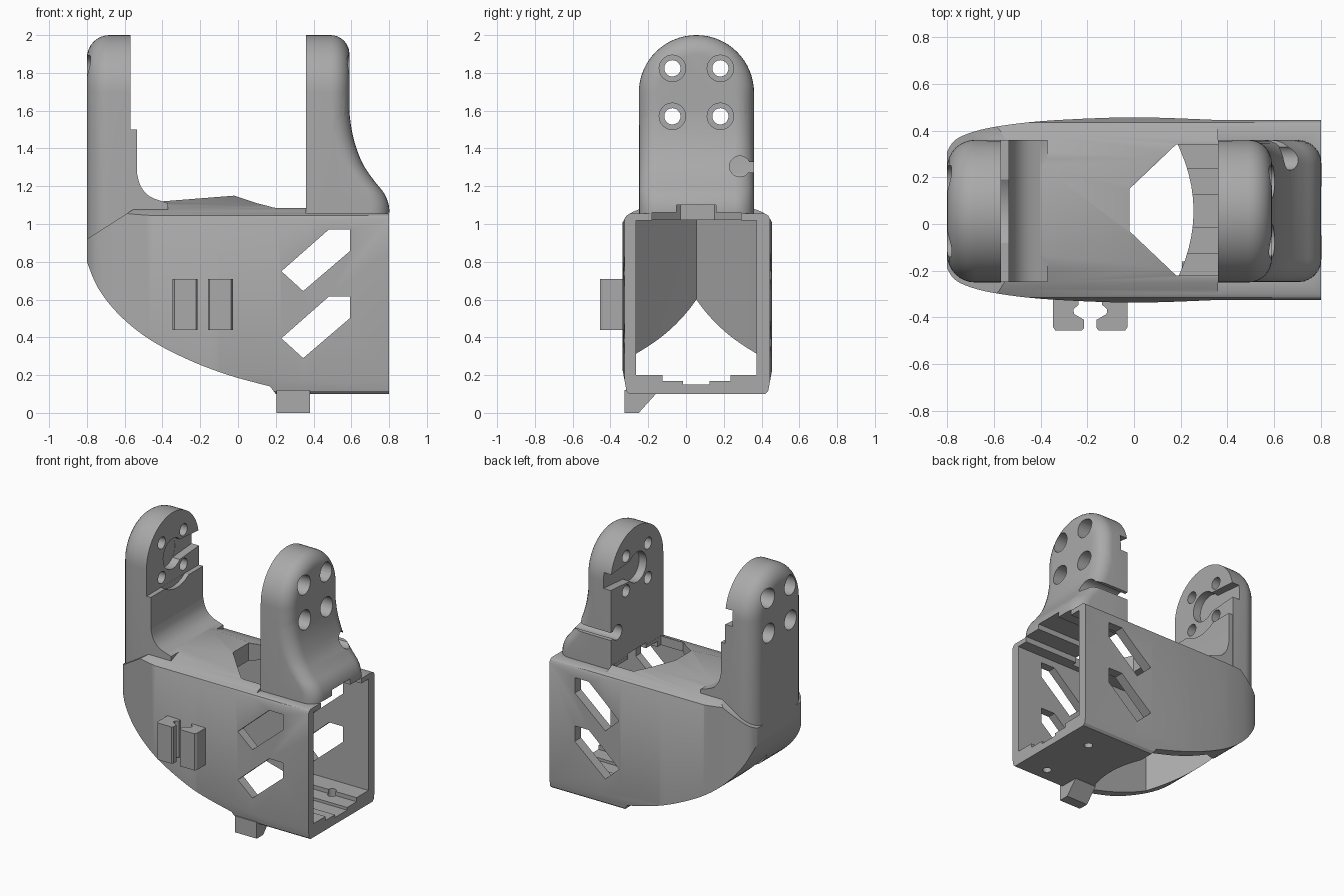
import bpy, bmesh, math

cube = bpy.data.objects.get("Cube")
if cube:
    bpy.data.objects.remove(cube, do_unlink=True)

grey = bpy.data.materials.new("plain grey")
grey.use_nodes = True
grey.diffuse_color = (0.4, 0.4, 0.4, 1)
grey.node_tree.nodes["Principled BSDF"].inputs["Base Color"].default_value = (0.4, 0.4, 0.4, 1)

MID = 0.055          # centre line of the body in y
HORN_Z = 1.697       # height of the pivot axis
HALF = 0.305         # half width of the arms


def finish(name, bm):
    bmesh.ops.recalc_face_normals(bm, faces=bm.faces[:])
    mesh = bpy.data.meshes.new(name)
    bm.to_mesh(mesh)
    bm.free()
    mesh.materials.append(grey)
    obj = bpy.data.objects.new(name, mesh)
    bpy.context.collection.objects.link(obj)
    return obj


def loft(name, rings):
    """Skin equal-length rings of points and cap both ends."""
    bm = bmesh.new()
    loops = [[bm.verts.new(p) for p in ring] for ring in rings]
    n = len(loops[0])
    for a, b in zip(loops, loops[1:]):
        for i in range(n):
            j = (i + 1) % n
            bm.faces.new((a[i], a[j], b[j], b[i]))
    bm.faces.new(loops[0])
    bm.faces.new(loops[-1])
    return finish(name, bm)


def prism(name, pts, axis, lo, hi):
    """Extrude a flat outline along x, y or z."""
    place = {"x": lambda p, t: (t, p[0], p[1]),
             "y": lambda p, t: (p[0], t, p[1]),
             "z": lambda p, t: (p[0], p[1], t)}[axis]
    return loft(name, [[place(p, t) for p in pts] for t in (lo, hi)])


def box(name, x0, x1, y0, y1, z0, z1):
    return prism(name, [(x0, y0), (x1, y0), (x1, y1), (x0, y1)], "z", z0, z1)


def disc(cy, cz, r, n=32):
    return [(cy + r * math.cos(math.tau * i / n), cz + r * math.sin(math.tau * i / n))
            for i in range(n)]


def combine(base, tool, op):
    tool.hide_render = True
    mod = base.modifiers.new("join", "BOOLEAN")
    mod.operation, mod.solver, mod.object = op, "EXACT", tool
    bpy.context.view_layer.objects.active = base
    bpy.ops.object.modifier_apply(modifier=mod.name)
    bpy.data.objects.remove(tool, do_unlink=True)


def cut(tool):
    combine(body, tool, "DIFFERENCE")


def arm(name, inner, outer, bottom, r=0.12):
    """Round-topped arm whose outer rim is rolled over."""
    side = 1 if outer > inner else -1
    layers = [(inner, 0.0)]
    for i in range(9):
        a = math.pi / 2 * i / 8
        layers.append((outer - side * r * (1 - math.sin(a)), r * (1 - math.cos(a))))
    rings = []
    for x, inset in layers:
        w = HALF - inset
        arc = [math.pi * i / 32 for i in range(33)]
        ring = [(x, MID + w * math.cos(a), 2 - HALF + w * math.sin(a)) for a in arc]
        rings.append(ring + [(x, MID - w, bottom), (x, MID + w, bottom)])
    return loft(name, rings)


def smooth_path(pts, steps=5):
    """Catmull-Rom curve through the points."""
    ext = [pts[0]] + pts + [pts[-1]]
    out = []
    for a, b, c, d in zip(ext, ext[1:], ext[2:], ext[3:]):
        for s in range(steps):
            t = s / steps
            out.append(tuple(0.5 * (2 * q + (r - p) * t + (2 * p - 5 * q + 4 * r - u) * t * t
                                    + (3 * q - p - 3 * r + u) * t ** 3)
                             for p, q, r, u in zip(a, b, c, d)))
    return out + [pts[-1]]


# Body: side outline, plan and cross-section intersected
belly = smooth_path([(0.17, 0.14), (-0.05, 0.2), (-0.26, 0.28), (-0.47, 0.39),
                     (-0.63, 0.52), (-0.74, 0.66), (-0.8, 0.8)])
side_outline = [(0.8, 0.1), (0.2, 0.1)] + belly + [
    (-0.8, 0.92), (-0.55, 1.08), (-0.4, 1.12), (-0.02, 1.15), (0.1, 1.11),
    (0.2, 1.085), (0.36, 1.085), (0.36, 1.055), (0.8, 1.055)]
body = prism("body_shell", side_outline, "y", -0.6, 0.7)

flank = smooth_path([(-0.8, -0.19), (-0.77, -0.235), (-0.71, -0.267), (-0.6, -0.295),
                     (-0.4, -0.32), (-0.1, -0.335), (0.1, -0.335), (0.36, -0.325)])
flank.append((0.8, -0.325))
plan = flank + [(x, 2 * 0.06 - y) for x, y in reversed(flank)]
combine(body, prism("plan", plan, "z", -0.2, 1.6), "INTERSECT")

half_section = [(0.36, 0.1), (0.375, 0.115), (0.4, 0.25), (0.4, 1.0), (0.375, 1.045),
                (0.34, 1.065), (0.25, 1.1), (0.1, 1.15)]
section = [(0.06 + u, z) for u, z in half_section]
section += [(0.06 - u, z) for u, z in reversed(half_section)]
combine(body, prism("section", section, "x", -1, 1), "INTERSECT")

# Arms with the flared foot of one and the stepped fillet of the other
combine(body, arm("left_arm", 0.36, 0.59, 1.0, 0.1), "UNION")
combine(body, arm("right_arm", -0.57, -0.8, 0.86), "UNION")

flare = smooth_path([(0.8, 1.0), (0.8, 1.09), (0.775, 1.16), (0.72, 1.23), (0.66, 1.32),
                     (0.615, 1.44), (0.593, 1.56), (0.588, 1.66)], 4)
rings = []
for x, z in flare:
    r, w = 0.1, HALF - 0.001
    ring = [(0.361, MID - w, z)]
    for sign, start in ((-1, -math.pi / 2), (1, 0)):
        for i in range(7):
            a = start + math.pi / 2 * i / 6
            ring.append((x - r + r * math.cos(a), MID + sign * (w - r) + r * math.sin(a), z))
    rings.append(ring + [(0.361, MID + w, z)])
combine(body, loft("arm_flare", rings), "UNION")

fillet = [(-0.62, 1.0), (-0.62, 1.5), (-0.535, 1.5)]
fillet += smooth_path([(-0.535, 1.27), (-0.515, 1.2), (-0.465, 1.145), (-0.37, 1.11)])
fillet.append((-0.37, 1.0))
combine(body, prism("arm_fillet", fillet, "y", MID - HALF + 0.001, MID + HALF - 0.001), "UNION")

# Hollow: wedge-ended well open below, and a box open at the end
arc = [(0.255 - 0.085 * t * t, MID + 0.32 * t) for t in [i / 6 - 1 for i in range(13)]]
well = arc + [(-0.33, 0.375), (-0.42, 0.3), (-0.7, MID), (-0.42, -0.19), (-0.33, -0.265)]
cut(prism("well", well, "z", -0.1, 1.02))
cut(box("bay", 0.1, 0.95, -0.264, 0.374, 0.2, 1.019))
for half, low, high in ((0.18, 0.17, 1.0), (0.07, 0.15, 0.9)):
    cut(box("floor_step", 0.1, 0.95, MID - half, MID + half, low, high))
for half, high in ((0.235, 1.06), (0.105, 1.1)):
    cut(box("ceiling_step", 0.2, 0.95, MID - half, MID + half, 0.9, high))

# Roof opening
roof = [(-0.02, -0.03), (0.18, -0.22), (0.359, -0.22), (0.359, 0.34), (0.18, 0.34), (-0.02, 0.15)]
cut(prism("roof_opening", roof, "z", 0.93, 1.4))

# Slanted side windows through both walls
for drop in (0, 0.355):
    window = [(0.23, 0.75), (0.48, 0.97), (0.593, 0.97), (0.593, 0.857), (0.345, 0.645)]
    cut(prism("window", [(x, z - drop) for x, z in window], "y", -0.7, 0.8))

# Screw holes with deep counterbores
for dy in (-0.127, 0.127):
    for dz in (-0.127, 0.127):
        y, z = MID + dy, HORN_Z + dz
        cut(prism("screw_hole", disc(y, z, 0.043), "x", -1, 1))
        cut(prism("counterbore", disc(y, z, 0.07), "x", -0.95, -0.66))
        cut(prism("counterbore", disc(y, z, 0.07), "x", 0.45, 0.95))

# Pivot recess and sideways slot on the inner face of each arm
cut(prism("step_relief", disc(MID, HORN_Z, 0.24, 48), "x", -0.569, -0.4))
for x0, x1 in ((-0.63, -0.5), (0.3, 0.42)):
    cut(prism("pivot_recess", disc(MID, HORN_Z, 0.11), "x", x0, x1))
    slot = [(MID, HORN_Z - 0.08), (0.45, HORN_Z - 0.05), (0.45, HORN_Z + 0.05), (MID, HORN_Z + 0.08)]
    cut(prism("pivot_slot", slot, "x", x0 + 0.001, x1 - 0.001))

# Keyhole cable notch and floor holes
cut(prism("cable_hole", disc(0.285, 1.305, 0.055), "x", 0.3, 0.95))
cut(box("cable_slot", 0.3, 0.95, 0.29, 0.5, 1.272, 1.328))
for y in (-0.2, 0.235):
    cut(prism("floor_hole", [(x, w) for x, w in disc(0.6, y, 0.03, 20)], "z", 0, 0.3))

# Cable clip: two facing hooks
hook = [(0.16, -0.31), (0.16, -0.44), (0.15, -0.455), (0.035, -0.455), (0.027, -0.445),
        (0.027, -0.41), (0.07, -0.385), (0.072, -0.365), (0.05, -0.345), (0.05, -0.31)]
parts = [body]
for label, sign in (("left", 1), ("right", -1)):
    parts.append(prism(label + "_clip_hook", [(-0.187 + sign * u, y) for u, y in hook],
                       "z", 0.44, 0.71))

# Locating foot under the front edge
parts.append(prism("locating_foot", [(-0.325, 0.12), (-0.325, 0), (-0.25, 0), (-0.16, 0.1), (-0.16, 0.12)],
                   "x", 0.205, 0.38))

for obj in parts:
    bpy.ops.object.select_all(action="DESELECT")
    obj.select_set(True)
    bpy.context.view_layer.objects.active = obj
    bpy.ops.object.shade_smooth_by_angle(angle=math.radians(30))
